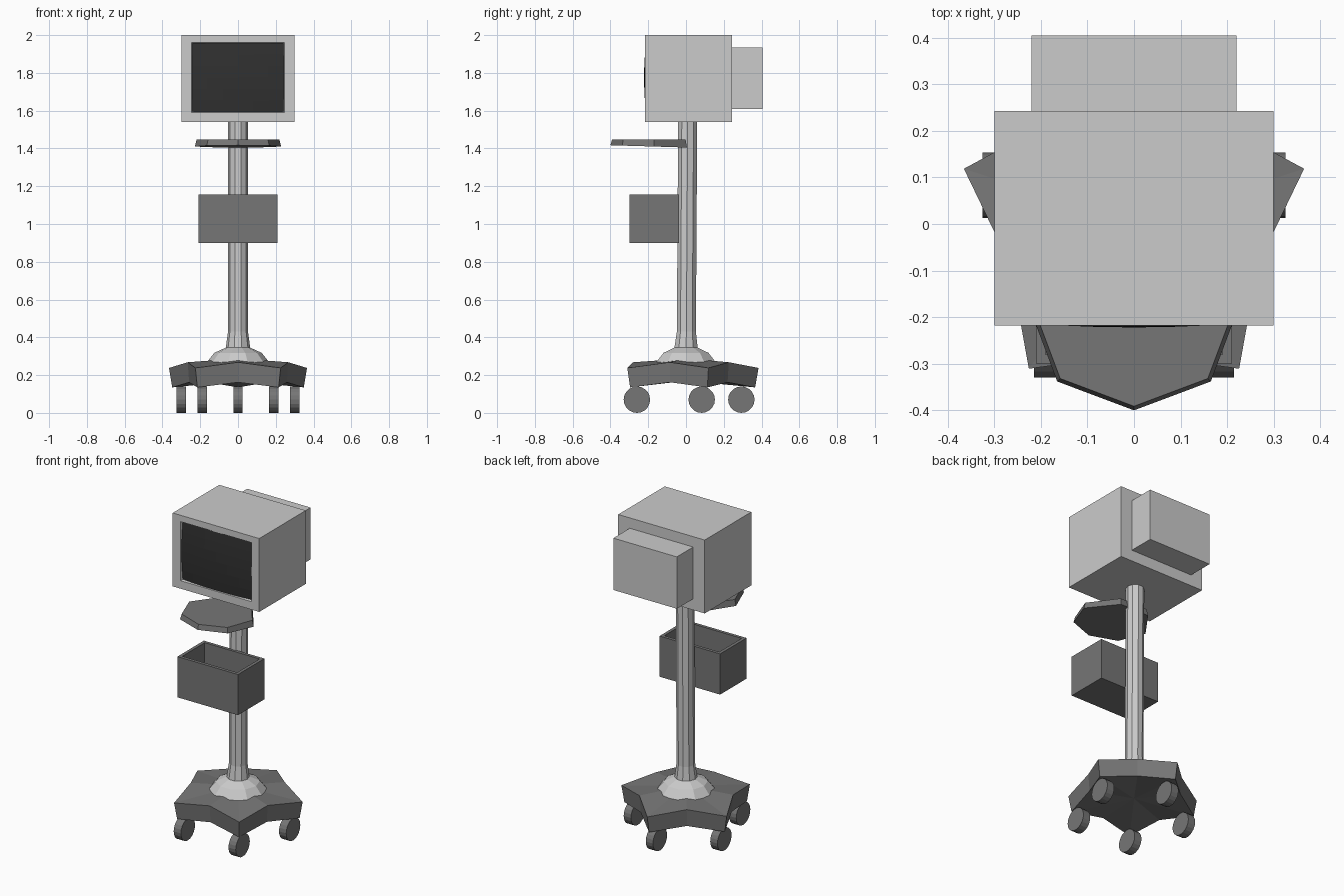
import bpy, bmesh
from math import sin, cos, pi, radians

if "Cube" in bpy.data.objects:
    bpy.data.objects.remove(bpy.data.objects["Cube"])


def material(name, v):
    m = bpy.data.materials.new(name)
    m.diffuse_color = (v, v, v, 1)
    m.use_nodes = True
    m.node_tree.nodes["Principled BSDF"].inputs["Base Color"].default_value = m.diffuse_color
    return m


LIGHT, DARK, BLACK = material("light", 0.6), material("dark", 0.18), material("black", 0.03)


def loft(name, rings, mat):
    """Skin a stack of equal-length point rings and cap both ends."""
    bm = bmesh.new()
    vs = [[bm.verts.new(p) for p in r] for r in rings]
    n = len(rings[0])
    for a, b in zip(vs, vs[1:]):
        for i in range(n):
            j = (i + 1) % n
            bm.faces.new((a[i], a[j], b[j], b[i]))
    for r in (rings[0], rings[-1]):
        if r[0] != r[1]:
            bm.faces.new(vs[0] if r is rings[0] else vs[-1])
    bmesh.ops.remove_doubles(bm, verts=bm.verts, dist=1e-5)
    bmesh.ops.recalc_face_normals(bm, faces=bm.faces)
    me = bpy.data.meshes.new(name)
    bm.to_mesh(me)
    bm.free()
    me.materials.append(mat)
    ob = bpy.data.objects.new(name, me)
    bpy.context.collection.objects.link(ob)
    return ob


def rect_y(w, z0, z1, y):
    return [(-w, y, z0), (w, y, z0), (w, y, z1), (-w, y, z1)]


def rect_z(w, y0, y1, z):
    return [(-w, y0, z), (w, y0, z), (w, y1, z), (-w, y1, z)]


def ring(r, z, n=10, cy=0.0):
    return [(r * cos(2 * pi * i / n), cy + r * sin(2 * pi * i / n), z) for i in range(n)]


# Monitor housing with recessed front, and the rear box
loft("monitor_housing", [rect_y(.30, 1.54, 2.0, .243), rect_y(.30, 1.54, 2.0, -.218),
                         rect_y(.245, 1.59, 1.96, -.218), rect_y(.24, 1.595, 1.955, -.2)], LIGHT)
loft("monitor_rear_box", [rect_y(.22, 1.61, 1.935, .24), rect_y(.22, 1.61, 1.935, .405)], LIGHT)

# Slightly bulging screen
N = 6
bm = bmesh.new()
bmesh.ops.create_grid(bm, x_segments=N, y_segments=N, size=1)
for v in bm.verts:
    u, w = v.co.x, v.co.y
    v.co = (u * .243, -.222 + .01 * (u * u + w * w), 1.775 + w * .183)
bmesh.ops.recalc_face_normals(bm, faces=bm.faces)
if sum(f.normal.y for f in bm.faces) > 0:
    bmesh.ops.reverse_faces(bm, faces=bm.faces)
me = bpy.data.meshes.new("screen")
bm.to_mesh(me)
bm.free()
me.materials.append(BLACK)
bpy.context.collection.objects.link(bpy.data.objects.new("screen", me))

# Pole and its domed foot
loft("pole", [ring(.066, .335), ring(.053, .43, cy=.002), ring(.053, 1.56, cy=.009)], LIGHT)
loft("pole_foot", [ring(.168, .265), ring(.125, .318), ring(.066, .345)], LIGHT)


# Five-pointed base
def star(tip, inner, z_tip, z_inner):
    pts = []
    for i in range(10):
        r, z = (tip, z_tip) if i % 2 == 0 else (inner, z_inner)
        a = radians(90 + 36 * i)
        pts.append((r * cos(a), r * sin(a), z))
    return pts


loft("star_base", [[(0, 0, .17)] * 10, star(.366, .272, .135, .162),
                   star(.384, .28, .238, .268), [(0, 0, .288)] * 10], DARK)

# Casters, all rolling along y
for k, (x, y) in enumerate([(0, .293), (.30, .083), (-.30, .083), (.19, -.26), (-.19, -.26)]):
    disc = [[(x + s, y + .07 * cos(2 * pi * i / 20), .07 + .07 * sin(2 * pi * i / 20))
             for i in range(20)] for s in (-.025, .025)]
    loft(f"caster_{k + 1}", disc, DARK)

# Tray shelf with a pointed front
half = [(0, -.40), (.165, -.338), (.228, -.17), (.10, .005)]
outline = half + [(-x, y) for x, y in half[:0:-1]]
loft("tray_shelf", [[(x, y, 1.405 - .03 * y) for x, y in outline],
                    [(x * .96, -.18 + (y + .18) * .96, 1.448) for x, y in outline]], DARK)

# Open storage bin
loft("storage_bin", [rect_z(.21, -.30, -.038, .90), rect_z(.21, -.30, -.038, 1.155),
                     rect_z(.19, -.28, -.058, 1.155), rect_z(.19, -.28, -.058, .92)], DARK)
